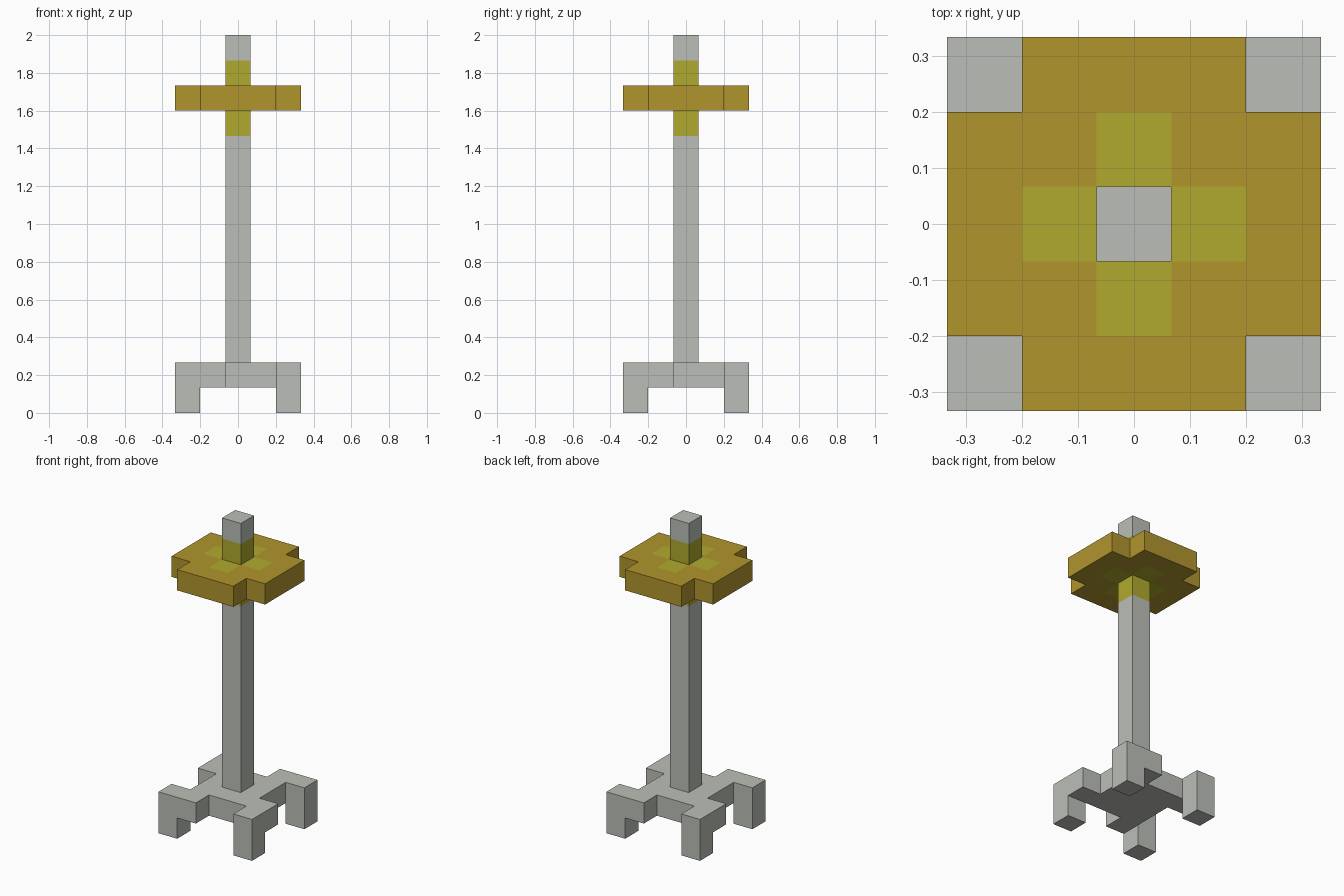
import bpy
import bmesh
from math import radians
from mathutils import Vector

cube = bpy.data.objects.get("Cube")
if cube:
    bpy.data.objects.remove(cube, do_unlink=True)

UNIT = 2 / 15  # edge of one block; the model is 15 blocks tall


def make_material(name, rgb):
    mat = bpy.data.materials.new(name)
    mat.use_nodes = True
    mat.diffuse_color = (*rgb, 1)
    mat.node_tree.nodes["Principled BSDF"].inputs["Base Color"].default_value = (*rgb, 1)
    return mat


stone = make_material("pale_grey", (0.50, 0.52, 0.475))
amber = make_material("amber", (0.44, 0.30, 0.027))
glow = make_material("yellow_green", (0.435, 0.40, 0.027))


def build_blocks(name, cells, materials, rule=lambda cell: 0):
    """Skin a set of unit blocks, keeping outer faces only; rule picks the colour."""
    bm = bmesh.new()
    axes = [Vector((1, 0, 0)), Vector((0, 1, 0)), Vector((0, 0, 1))]
    for cell in cells:
        middle = Vector(cell) + Vector((0, 0, 0.5))
        for a in range(3):
            u, v = axes[(a + 1) % 3] / 2, axes[(a + 2) % 3] / 2
            for side in (-1, 1):
                normal = axes[a] * side
                if tuple(int(c) for c in Vector(cell) + normal) in cells:
                    continue
                centre = middle + normal / 2
                ring = [centre - u - v, centre + u - v, centre + u + v, centre - u + v]
                if side < 0:
                    ring.reverse()
                face = bm.faces.new([bm.verts.new(p * UNIT) for p in ring])
                face.material_index = rule(cell)
    bmesh.ops.remove_doubles(bm, verts=bm.verts[:], dist=0.001)
    # merge flat areas of one colour
    bmesh.ops.dissolve_limit(bm, angle_limit=radians(1), verts=bm.verts[:],
                             edges=bm.edges[:], delimit={'MATERIAL'})
    mesh = bpy.data.meshes.new(name)
    bm.to_mesh(mesh)
    bm.free()
    for mat in materials:
        mesh.materials.append(mat)
    obj = bpy.data.objects.new(name, mesh)
    bpy.context.collection.objects.link(obj)
    return obj


# Base: square plate with four feet on a pinwheel of arms
base = {(x, y, 1) for x in (-1, 0, 1) for y in (-1, 0, 1)}
foot, arm = (-2, -2), (-1, -2)
for turn in range(4):
    base |= {(*foot, 0), (*foot, 1), (*arm, 1)}
    foot, arm = (-foot[1], foot[0]), (-arm[1], arm[0])
build_blocks("base", base, [stone])

# Pole with a glowing band around the shade
build_blocks("pole", {(0, 0, z) for z in range(2, 15)}, [stone, glow],
             lambda c: int(11 <= c[2] <= 13))

# Shade: square slab without corners, with a glowing cross at the middle
shade = {(x, y, 12) for x in range(-2, 3) for y in range(-2, 3) if abs(x * y) < 4}
build_blocks("shade", shade, [amber, glow], lambda c: int(abs(c[0]) + abs(c[1]) < 2))
